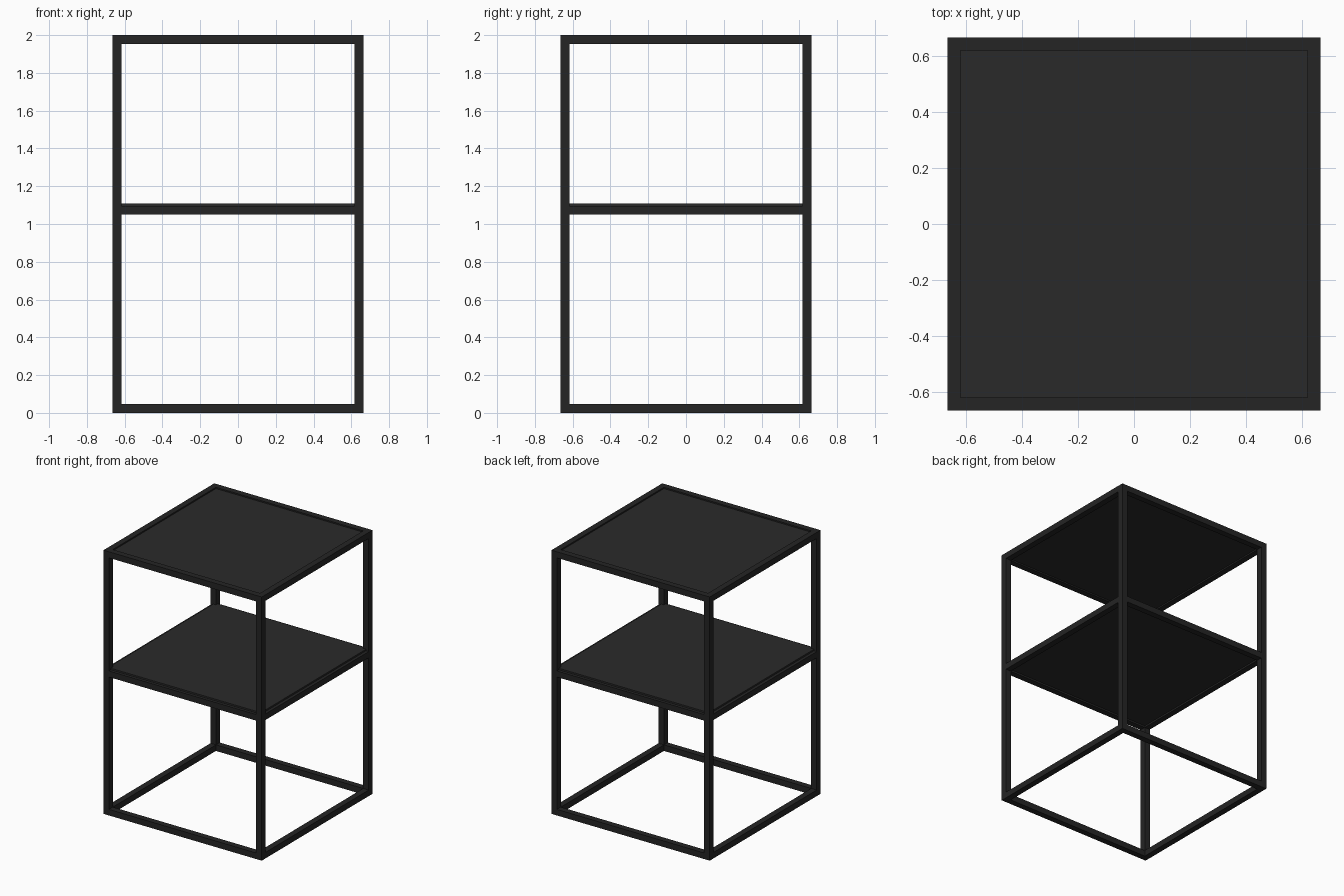
import bpy

if "Cube" in bpy.data.objects:
    bpy.data.objects.remove(bpy.data.objects["Cube"])

H = 0.664      # outer half width
T = 0.046      # tube thickness
C = H - T / 2  # tube centre line


def material(name, v):
    m = bpy.data.materials.new(name)
    m.diffuse_color = (v, v, v, 1)
    m.use_nodes = True
    m.node_tree.nodes["Principled BSDF"].inputs["Base Color"].default_value = m.diffuse_color
    return m


frame_mat = material("dark_metal", 0.018)
panel_mat = material("dark_panel", 0.023)


def box(name, lo, hi, mat):
    bpy.ops.mesh.primitive_cube_add(size=1, location=[(a + b) / 2 for a, b in zip(lo, hi)])
    ob = bpy.context.object
    ob.name = name
    ob.scale = [b - a for a, b in zip(lo, hi)]
    bpy.ops.object.transform_apply(location=False, rotation=False, scale=True)
    ob.data.materials.append(mat)


# Corner posts
for sx in (-1, 1):
    for sy in (-1, 1):
        x, y = sx * C, sy * C
        box("corner_post", (x - T / 2, y - T / 2, 0), (x + T / 2, y + T / 2, 2), frame_mat)

# Rails between the posts at three levels
I = H - T
for level, z in (("bottom", 0), ("shelf", 1.05), ("top", 2 - T)):
    for s in (-1, 1):
        c = s * C
        box(level + "_rail_x", (-I, c - T / 2, z), (I, c + T / 2, z + T), frame_mat)
        box(level + "_rail_y", (c - T / 2, -I, z), (c + T / 2, I, z + T), frame_mat)

# Middle shelf stands slightly proud of its rails, top panel is slightly recessed
box("shelf_panel", (-C, -C, 1.063), (C, C, 1.108), panel_mat)
box("top_panel", (-C, -C, 1.965), (C, C, 1.99), panel_mat)
